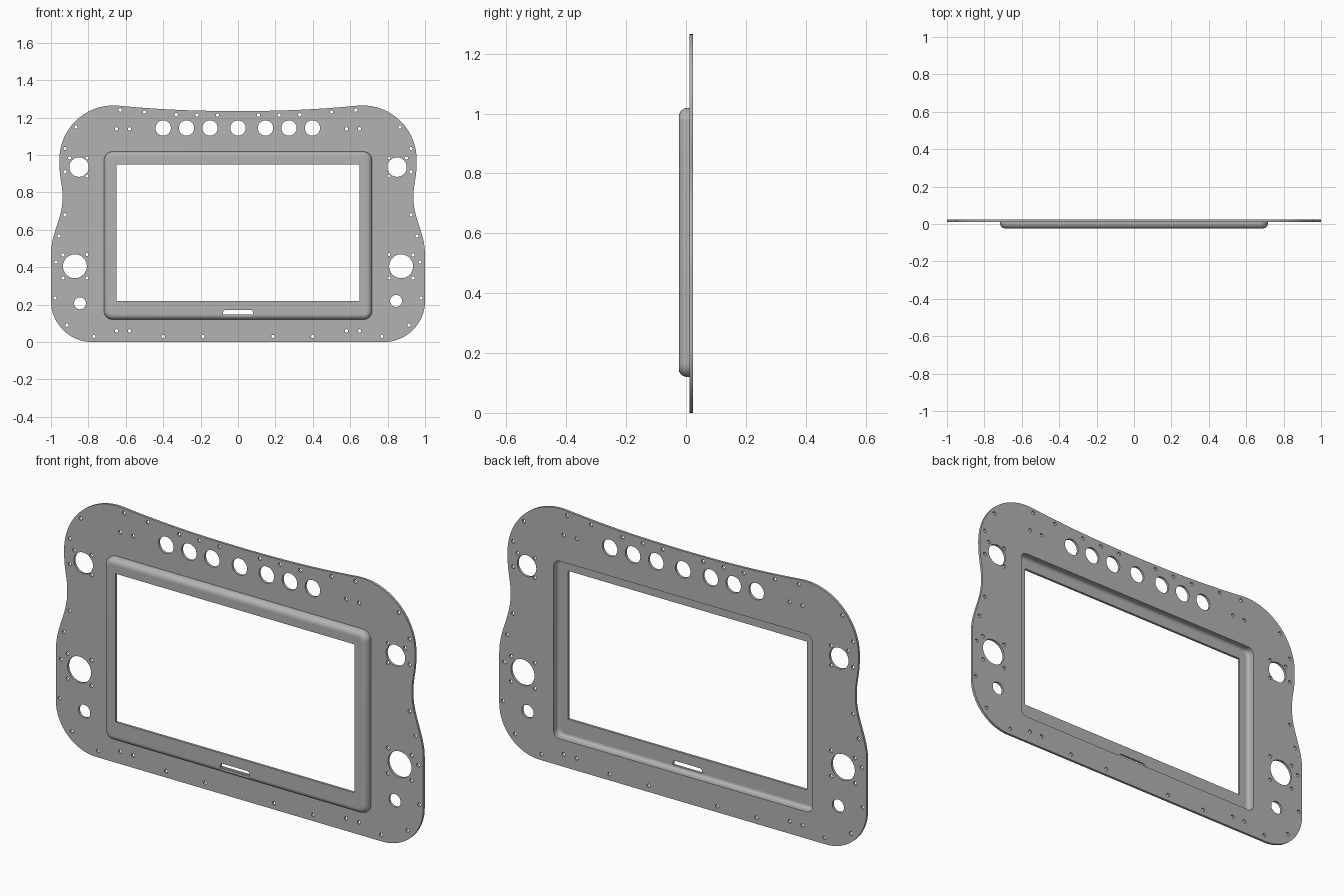
import bpy, bmesh
from math import sin, cos, radians
from mathutils import Matrix, Vector
from mathutils.geometry import interpolate_bezier

cube = bpy.data.objects.get("Cube")
if cube:
    bpy.data.objects.remove(cube)

grey = bpy.data.materials.new("grey metal")
grey.use_nodes = True
colour = (0.45, 0.45, 0.45, 1)
grey.diffuse_color = colour
grey.node_tree.nodes["Principled BSDF"].inputs["Base Color"].default_value = colour

SHEET = 0.012      # sheet thickness
BACK = 0.024       # rear face of the plate
FILLET = 0.028     # rounding of the raised frame
FRAME = (-0.716, 0.12, 0.716, 1.018)


def arc(centre, radius, start, end, steps=16):
    angles = [radians(start + (end - start) * i / steps) for i in range(steps + 1)]
    return [(centre[0] + radius * cos(a), centre[1] + radius * sin(a)) for a in angles]


def circle(x, z, radius, steps=32):
    return arc((x, z), radius, 0, 360, steps)[:-1]


def bezier(*points):
    knots = [Vector((x, z, 0)) for x, z in points]
    return [(p.x, p.y) for p in interpolate_bezier(*knots, 16)][1:]


def rounded_rect(box, radius, inset=0):
    x0, z0, x1, z1 = box
    cx0, cz0, cx1, cz1 = x0 + radius, z0 + radius, x1 - radius, z1 - radius
    corners = [(cx1, cz0), (cx1, cz1), (cx0, cz1), (cx0, cz0)]
    points = []
    for i, corner in enumerate(corners):
        points += arc(corner, radius - inset, 90 * i - 90, 90 * i, 8)
    return points


def finish(obj):
    bpy.ops.object.select_all(action="DESELECT")
    obj.select_set(True)
    bpy.context.view_layer.objects.active = obj
    if obj.type == "CURVE":
        bpy.ops.object.convert(target="MESH")
        obj = bpy.context.object
    obj.data.materials.clear()
    obj.data.materials.append(grey)
    bpy.ops.object.shade_smooth_by_angle(angle=radians(35))


def sheet(name, loops, y):
    """Flat sheet: the first loop is the outline, the others are holes."""
    curve = bpy.data.curves.new(name, "CURVE")
    curve.dimensions = "2D"
    curve.fill_mode = "BOTH"
    curve.extrude = SHEET / 2
    for loop in loops:
        spline = curve.splines.new("POLY")
        spline.points.add(len(loop) - 1)
        for point, (x, z) in zip(spline.points, loop):
            point.co = (x, z, 0, 1)
        spline.use_cyclic_u = True
    obj = bpy.data.objects.new(name, curve)
    bpy.context.collection.objects.link(obj)
    obj.matrix_world = Matrix.Translation((0, y, 0)) @ Matrix.Rotation(radians(90), 4, "X")
    finish(obj)


# Plate outline: one half from bottom to top centre, then mirrored
half = arc((0.78, 0.22), 0.22, -90, 0)
half += [(1, 0.47)]
half += bezier((1, 0.47), (1, 0.58), (0.938, 0.66), (0.938, 0.77))
half += bezier((0.938, 0.77), (0.938, 0.85), (0.955, 0.87), (0.955, 0.96))
half += arc((0.665, 0.975), 0.29, 0, 95, 24)
half += bezier(half[-1], (0.4, 1.24), (0.2, 1.235), (0, 1.235))
outline = half + [(-x, z) for x, z in reversed(half[:-1])]

# Large holes
holes = [circle(x, 1.144, 0.041) for x in (-0.4, -0.275, -0.15, 0, 0.147, 0.273, 0.398)]
for side in (-1, 1):
    holes.append(circle(side * 0.85, 0.935, 0.052))
    holes.append(circle(side * 0.872, 0.405, 0.064))
holes += [circle(-0.845, 0.207, 0.032), circle(0.845, 0.22, 0.032)]

# Screw holes, mirrored left and right
screws = [(0.63, 1.24), (0.5, 1.23), (0.33, 1.215), (0.22, 1.213), (0.11, 1.213),
          (0.65, 1.14), (0.58, 1.14), (0.866, 1.15), (0.925, 1.035), (0.925, 0.91),
          (0.807, 0.984), (0.807, 0.888), (0.9, 0.984),
          (0.925, 0.68), (0.957, 0.567), (0.973, 0.428),
          (0.936, 0.466), (0.807, 0.468), (0.936, 0.342), (0.807, 0.342),
          (0.979, 0.235), (0.914, 0.09), (0.77, 0.03), (0.65, 0.06), (0.58, 0.06),
          (0.4, 0.03), (0.187, 0.03)]
for x, z in screws:
    for side in (-1, 1):
        holes.append(circle(side * x, z, 0.009, 12))

CORNER = 0.045
sheet("plate", [outline, rounded_rect(FRAME, CORNER, SHEET)] + holes, BACK - SHEET / 2)

# Raised front panel with screen opening and slot
opening = [(-0.65, 0.22), (0.65, 0.22), (0.65, 0.95), (-0.65, 0.95)]
slot = rounded_rect((-0.08, 0.137, 0.08, 0.171), 0.014)
sheet("front_panel", [rounded_rect(FRAME, CORNER, FILLET), opening, slot], SHEET / 2 - BACK)

# Rounded wall joining plate and panel: outer skin and inner skin
bm = bmesh.new()
bend = FILLET - BACK
plate_front = BACK - SHEET
outer = [(0, plate_front)] + arc((FILLET, bend), FILLET, 180, 270, 8)
inner = [(SHEET, plate_front)] + arc((FILLET, bend), FILLET - SHEET, 180, 270, 8)
for profile in (outer, inner[::-1]):
    rings = [[bm.verts.new((x, y, z)) for x, z in rounded_rect(FRAME, CORNER, inset)]
             for inset, y in profile]
    for a, b in zip(rings, rings[1:]):
        for i in range(len(a)):
            j = (i + 1) % len(a)
            bm.faces.new((a[i], a[j], b[j], b[i]))
mesh = bpy.data.meshes.new("frame_wall")
bm.to_mesh(mesh)
bm.free()
wall = bpy.data.objects.new("frame_wall", mesh)
bpy.context.collection.objects.link(wall)
finish(wall)
